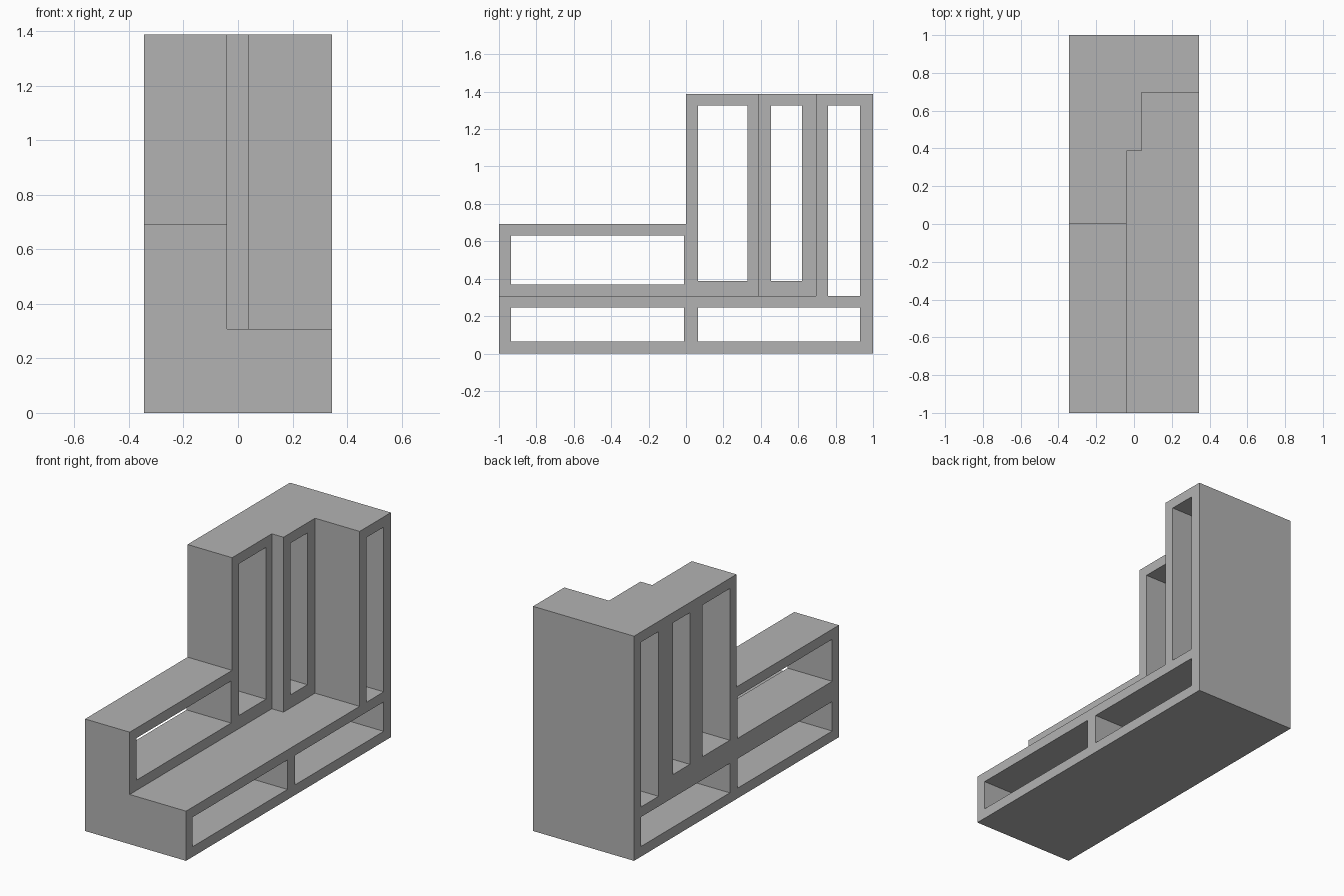
import bpy
import bmesh
from mathutils import Vector

cube = bpy.data.objects.get("Cube")
if cube:
    bpy.data.objects.remove(cube, do_unlink=True)

W, D, H = 0.345, 1.0, 1.388   # half width, half depth, height
BASE, SHELF = 0.307, 0.692    # heights of the base and the low rear shelf
OUT = 0.2                     # cutter overshoot

grey = bpy.data.materials.new("plain grey")
grey.use_nodes = True
colour = (0.45, 0.45, 0.45, 1)
grey.diffuse_color = colour
grey.node_tree.nodes["Principled BSDF"].inputs["Base Color"].default_value = colour


def box(name, low, high):
    """Axis-aligned box between two corners."""
    low, high = Vector(low), Vector(high)
    bm = bmesh.new()
    bmesh.ops.create_cube(bm, size=1)
    bmesh.ops.scale(bm, vec=high - low, verts=bm.verts)
    bmesh.ops.translate(bm, vec=(low + high) / 2, verts=bm.verts)
    mesh = bpy.data.meshes.new(name)
    bm.to_mesh(mesh)
    bm.free()
    mesh.materials.append(grey)
    obj = bpy.data.objects.new(name, mesh)
    bpy.context.collection.objects.link(obj)
    return obj


def cut(target, low, high):
    """Subtract a box from the target."""
    cutter = box("cutter", low, high)
    cutter.hide_render = True
    mod = target.modifiers.new("cut", 'BOOLEAN')
    mod.operation = 'DIFFERENCE'
    mod.solver = 'EXACT'
    mod.object = cutter
    bpy.context.view_layer.objects.active = target
    bpy.ops.object.modifier_apply(modifier=mod.name)
    bpy.data.objects.remove(cutter, do_unlink=True)


shelf_unit = box("stepped_shelf_unit", (-W, -D, 0), (W, D, H))

# Steps: (left-most x, rear y, floor z) of each notch in the block
for x, y, z in [(-W - OUT, 0.0, SHELF), (-0.04, 0.387, BASE), (0.04, 0.695, BASE)]:
    cut(shelf_unit, (x, -D - OUT, z), (W + OUT, y, H + OUT))

# Open compartments through the full width: (y0, y1, z0, z1)
compartments = [
    (-0.935, -0.01, 0.063, 0.245),   # base front
    (0.065, 0.93, 0.063, 0.245),     # base rear
    (-0.935, -0.01, 0.37, 0.63),     # low shelf
    (0.065, 0.33, 0.388, 1.325),     # tall front
    (0.455, 0.62, 0.388, 1.325),     # tall middle
    (0.76, 0.93, 0.307, 1.325),      # tall rear
]
for y0, y1, z0, z1 in compartments:
    cut(shelf_unit, (-W - OUT, y0, z0), (W + OUT, y1, z1))
